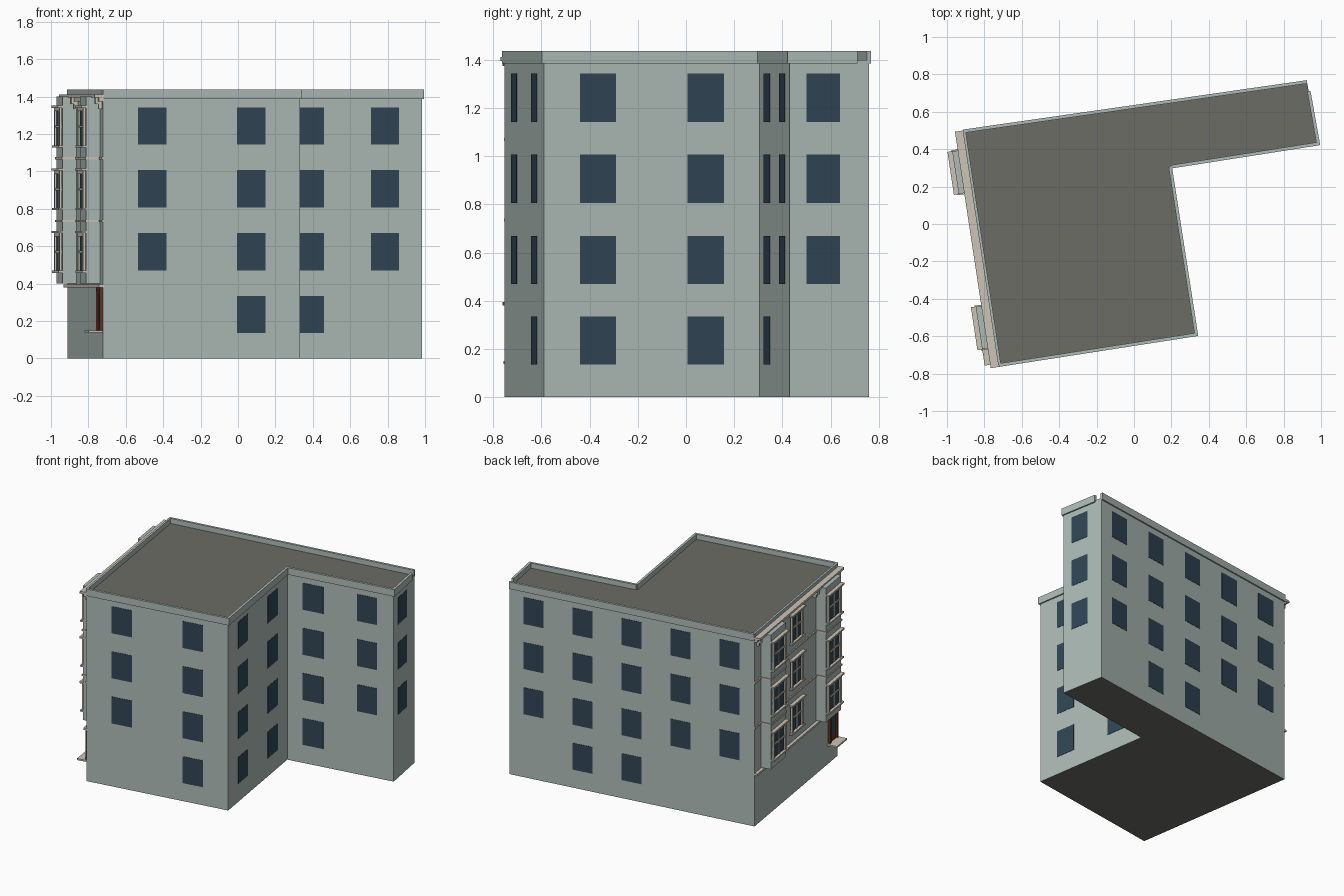
import bpy, bmesh
from mathutils import Vector

if "Cube" in bpy.data.objects:
    bpy.data.objects.remove(bpy.data.objects["Cube"])

def mat(name, c):
    m = bpy.data.materials.new(name)
    m.diffuse_color = (*c, 1)
    m.use_nodes = True
    m.node_tree.nodes["Principled BSDF"].inputs["Base Color"].default_value = m.diffuse_color
    return m

WALL = mat("wall_paint", (0.42, 0.50, 0.47))
ROOF = mat("roof_felt", (0.15, 0.15, 0.13))
GLASS = mat("dark_glass", (0.03, 0.06, 0.09))
TRIM = mat("cream_trim", (0.60, 0.55, 0.47))
DOOR = mat("door_brown", (0.13, 0.03, 0.02))

# footprint, counter-clockwise; edges 0 south, 1 court, 2 wing, 3 end, 4 back, 5 street
P = [Vector(p) for p in [(-.723, -.754), (.332, -.590), (.193, .306),
                         (.984, .430), (.925, .759), (-.912, .495)]]

def edge(i):
    a, b = P[i], P[(i + 1) % 6]
    d = b - a
    L = d.length
    d.normalize()
    return a, d, Vector((d.y, -d.x)), L

def boxes(name, material, items):
    """items: (edge, u0, u1, out0, out1, z0, z1), u along the wall, out along its normal"""
    bm = bmesh.new()
    for e, u0, u1, o0, o1, z0, z1 in items:
        a, d, n, _ = edge(e)
        quad = [a + d * u + n * o for u, o in ((u0, o0), (u0, o1), (u1, o1), (u1, o0))]
        lo = [bm.verts.new((p.x, p.y, z0)) for p in quad]
        hi = [bm.verts.new((p.x, p.y, z1)) for p in quad]
        bm.faces.new(lo[::-1])
        bm.faces.new(hi)
        for k in range(4):
            j = (k + 1) % 4
            bm.faces.new((lo[k], lo[j], hi[j], hi[k]))
    bmesh.ops.recalc_face_normals(bm, faces=bm.faces)
    return finish(name, bm, [material])

def finish(name, bm, mats):
    me = bpy.data.meshes.new(name)
    bm.to_mesh(me)
    bm.free()
    for m in mats:
        me.materials.append(m)
    ob = bpy.data.objects.new(name, me)
    bpy.context.collection.objects.link(ob)
    return ob

# main L-shaped body with roof-coloured caps
bm = bmesh.new()
base = bm.faces.new([bm.verts.new((p.x, p.y, 0)) for p in P])
r = bmesh.ops.extrude_face_region(bm, geom=[base])
bmesh.ops.translate(bm, vec=(0, 0, 1.40),
                    verts=[v for v in r["geom"] if isinstance(v, bmesh.types.BMVert)])
bmesh.ops.recalc_face_normals(bm, faces=bm.faces)
for f in bm.faces:
    f.material_index = 1 if abs(f.normal.z) > .5 else 0
finish("building_body", bm, [WALL, ROOF])

# parapet: slightly overhanging, the end wall one stops short of the back corner
L = [edge(i)[3] for i in range(6)]
Z0, Z1 = 1.386, 1.438
boxes("parapet", WALL, [
    (0, 0, L[0] + .01, -.008, .01, Z0, Z1),
    (1, -.01, L[1], -.008, .01, Z0, Z1),
    (2, 0, L[2] + .01, -.008, .01, Z0, Z1),
    (3, -.01, L[3] * .85, -.008, .01, Z0, Z1),
    (4, 0, L[4], -.008, .01, Z0, Z1),
    (5, 0, L[5], -.012, .003, 1.39, Z1)])

# plain windows: (edge, start, end as wall fractions, number of rows from the top)
ROWS = [(1.143, 1.343), (.807, 1.007), (.470, .670), (.135, .334)]
COLS = [(0, .178, .323, 3), (0, .680, .824, 4),
        (1, .168, .333, 4), (1, .666, .835, 4),
        (2, .144, .338, 4), (2, .655, .845, 3),
        (3, .213, .634, 3)]
COLS += [(4, .057 + .2 * k, .139 + .2 * k, 4 if k in (1, 2) else 3) for k in range(5)]
boxes("plain_windows", GLASS, [(e, a * L[e], b * L[e], -.01, .002, z0, z1)
                               for e, a, b, n in COLS for z0, z1 in ROWS[:n]])

# street front: two box bays flanking a middle column of windows
S, MID = 5, L[5] / 2
BAYS, HALF, OUT = (MID - .42, MID + .42), .115, .075
boxes("bay_boxes", WALL, [(S, c - HALF, c + HALF, -.01, OUT, .40, 1.402) for c in BAYS])

glass, frame = [], []
def street_window(c, o, w, z0, z1):
    t = .018
    glass.append((S, c - w, c + w, o - .005, o + .003, z0, z1))
    for u in (c - w, c + w - t):
        frame.append((S, u, u + t, o - .005, o + .014, z0, z1))
    frame.append((S, c - .006, c + .006, o, o + .007, z0, z1))
    zm = (z0 + z1) / 2
    frame.append((S, c - w, c + w, o, o + .009, zm - .006, zm + .006))
    frame.append((S, c - w, c + w, o - .005, o + .014, z1 - t, z1))
    # hood and sill
    frame.append((S, c - w - .018, c + w + .018, o - .005, o + .026, z1, z1 + .012))
    frame.append((S, c - w - .015, c + w + .015, o - .005, o + .022, z0 - .012, z0))

for z0, z1 in ((1.14, 1.34), (.805, 1.005), (.470, .670)):
    for c in BAYS:
        street_window(c, OUT, .098, z0, z1)
    street_window(MID, 0, .085, z0, z1)
boxes("street_window_glass", GLASS, glass)
boxes("street_window_frames", TRIM, frame)

# string courses across the wall and around the bays
bands = []
for z in (.735, 1.07):
    bands.append((S, 0, L[S], -.005, .008, z - .006, z + .006))
    bands += [(S, c - HALF - .006, c + HALF + .006, -.005, OUT + .006, z - .006, z + .006)
              for c in BAYS]
bands.append((S, 0, L[S] + .004, -.005, .022, .38, .395))
boxes("string_courses", TRIM, bands)

# cornice with brackets
corn = [(S, -.005, L[S] + .01, -.005, .045, 1.395, 1.412),
        (S, 0, L[S] + .004, -.005, .022, 1.375, 1.395)]
for s in (-1, 1):
    for d in (.27, .595):
        u = MID + s * d
        corn.append((S, u - .014, u + .014, -.005, .036, 1.36, 1.395))
        corn.append((S, u - .010, u + .010, -.005, .020, 1.335, 1.36))
boxes("street_cornice", TRIM, corn)

# entrance door with frame, glass and step slab
boxes("door_frame", DOOR, [(S, 1.12, 1.245, -.005, .006, .15, .38),
                           (S, 1.12, 1.135, -.005, .016, .15, .38),
                           (S, 1.23, 1.245, -.005, .016, .15, .38),
                           (S, 1.12, 1.245, -.005, .016, .362, .38)])
boxes("door_glass", GLASS, [(S, 1.15, 1.215, 0, .009, .20, .345)])
boxes("door_step", TRIM, [(S, 1.105, 1.255, -.005, .075, .138, .15)])
